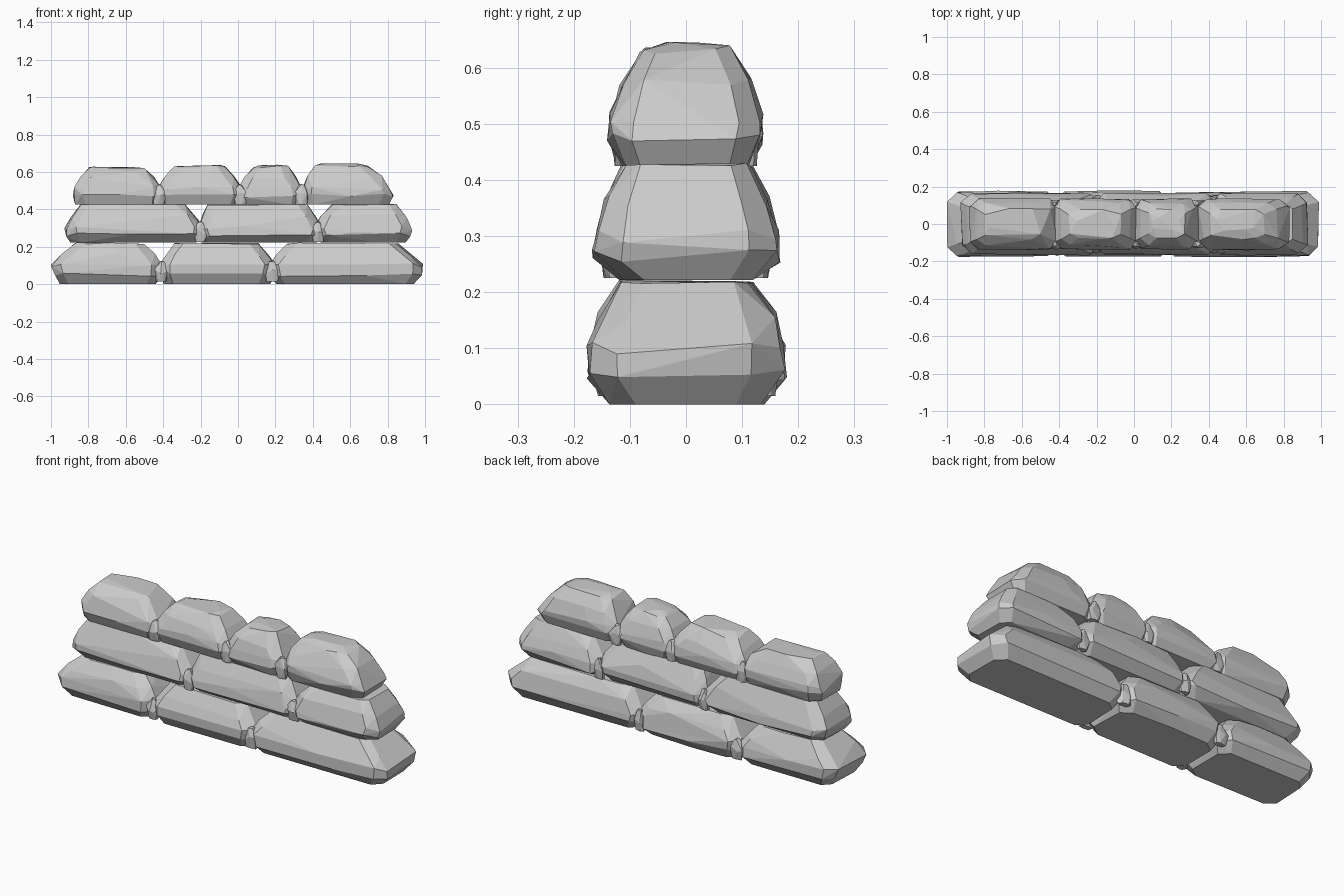
import bpy, bmesh, random, math

if "Cube" in bpy.data.objects:
    bpy.data.objects.remove(bpy.data.objects["Cube"])
random.seed(7)

stone_mat = bpy.data.materials.new("stone grey")
stone_mat.diffuse_color = (0.6, 0.6, 0.6, 1)
stone_mat.use_nodes = True
stone_mat.node_tree.nodes["Principled BSDF"].inputs["Base Color"].default_value = stone_mat.diffuse_color

# Each course: cross-section levels (height, half depth, end slope 0 = widest, 1 = top)
# and stones (widest left, widest right, top left, top right, extra top height)
COURSES = {
    "bottom": (
        [(0.0, 0.132, 0.35), (0.05, 0.172, 0.08), (0.10, 0.170, 0.0),
         (0.155, 0.154, 0.4), (0.218, 0.115, 1.0)],
        [(-1.0, -0.40, -0.88, -0.50, 0.0), (-0.425, 0.20, -0.35, 0.12, 0.0),
         (0.165, 0.995, 0.26, 0.86, 0.0)]),
    "middle": (
        [(0.222, 0.115, 0.4), (0.265, 0.163, 0.1), (0.30, 0.160, 0.0),
         (0.36, 0.142, 0.4), (0.426, 0.110, 1.0)],
        [(-0.93, -0.175, -0.85, -0.28, 0.0), (-0.22, 0.45, -0.17, 0.38, 0.0),
         (0.40, 0.935, 0.50, 0.86, 0.0)]),
    "top": (
        [(0.425, 0.112, 0.15), (0.475, 0.134, 0.0), (0.51, 0.131, 0.08),
         (0.57, 0.112, 0.45), (0.622, 0.078, 0.9), (0.632, 0.03, 1.25)],
        [(-0.885, -0.39, -0.80, -0.50, -0.008), (-0.445, 0.03, -0.34, -0.07, 0.002),
         (-0.015, 0.355, 0.08, 0.27, 0.002), (0.33, 0.835, 0.41, 0.69, 0.010)]),
}


def jit(a):
    return random.uniform(-a, a)


def make_stone(name, levels, stone):
    """Faceted boulder: jittered chamfered rings wrapped in a convex hull."""
    x0, x1, t0, t1, lift = stone
    bm = bmesh.new()
    last = len(levels) - 1
    for i, (z, hy, f) in enumerate(levels):
        a, b = x0 + f * (t0 - x0), x1 + f * (t1 - x1)
        cx = min(0.05, (b - a) * 0.2)
        cy = hy * 0.3
        mid = a + (b - a) * random.uniform(0.3, 0.7)
        ring = [(a + cx, -hy), (mid, -hy - 0.003), (b - cx, -hy), (b, -hy + cy),
                (b, hy - cy), (b - cx, hy), (mid, hy + 0.003), (a + cx, hy),
                (a, hy - cy), (a, -hy + cy)]
        for x, y in ring:
            dz = 0 if i == 0 else jit(0.012 if i < last else 0.005)
            if i >= last - 1:
                dz += lift
            dx = random.uniform(0, 0.014)
            x += dx if x < mid else -dx
            bm.verts.new((x, y + jit(0.005), z + dz))
    res = bmesh.ops.convex_hull(bm, input=bm.verts)
    loose = [v for v in bm.verts if not v.link_faces]
    bmesh.ops.delete(bm, geom=loose, context='VERTS')
    # merge nearly flat facets into larger chiselled planes
    bmesh.ops.dissolve_limit(bm, angle_limit=math.radians(6),
                             verts=bm.verts, edges=bm.edges)
    bmesh.ops.recalc_face_normals(bm, faces=bm.faces)
    me = bpy.data.meshes.new(name)
    bm.to_mesh(me)
    bm.free()
    me.materials.append(stone_mat)
    ob = bpy.data.objects.new(name, me)
    bpy.context.collection.objects.link(ob)


for course, (levels, stones) in COURSES.items():
    for n, stone in enumerate(stones, 1):
        make_stone(f"{course}_stone_{n}", levels, stone)

# Small wedge chips filling the joints on both faces of the wall
for n, (x, z, y) in enumerate([(-0.41, 0.07, 0.14), (0.18, 0.07, 0.14), (-0.2, 0.28, 0.13),
                               (0.43, 0.28, 0.13), (-0.42, 0.48, 0.108), (0.01, 0.48, 0.108),
                               (0.34, 0.48, 0.108)], 1):
    for side, s in (("front", -1), ("back", 1)):
        make_stone(f"{side}_joint_chip_{n}",
                   [(z - 0.055, 0.012, 0.3), (z, 0.022, 0.0), (z + 0.05, 0.008, 1.0)],
                   (x - 0.04, x + 0.04, x - 0.015, x + 0.015, 0))
        bpy.data.objects[f"{side}_joint_chip_{n}"].location.y = s * y
